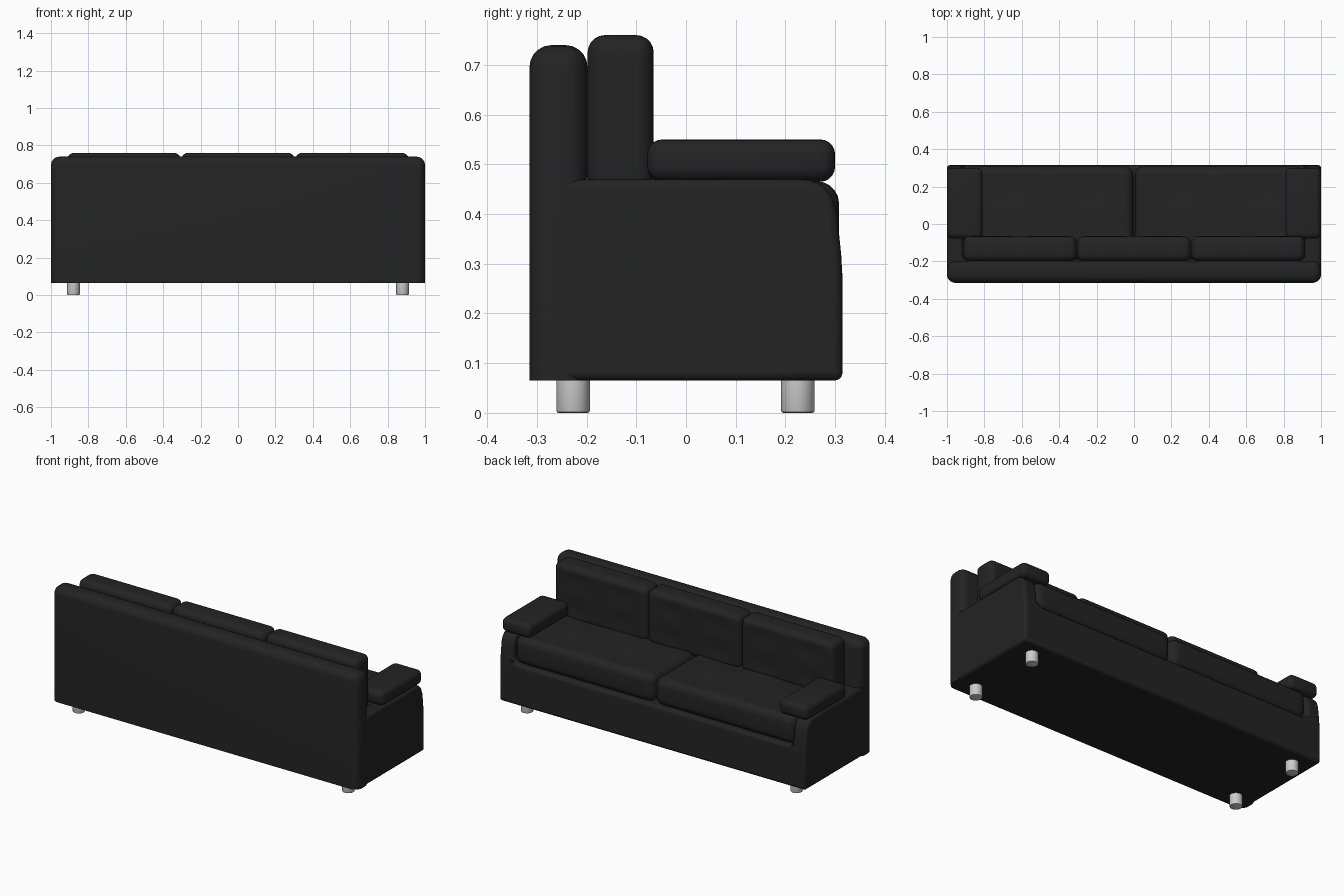
import bpy, bmesh, math
from mathutils import Vector

old = bpy.data.objects.get("Cube")
if old:
    bpy.data.objects.remove(old, do_unlink=True)


def material(name, value, rough):
    m = bpy.data.materials.new(name)
    m.use_nodes = True
    color = (value, value, value, 1)
    m.diffuse_color = color
    bsdf = m.node_tree.nodes["Principled BSDF"]
    bsdf.inputs["Base Color"].default_value = color
    bsdf.inputs["Roughness"].default_value = rough
    return m


leather = material("black leather", 0.017, 0.6)
metal = material("pale metal", 0.6, 0.4)


def finish(name, bm, mat):
    bmesh.ops.recalc_face_normals(bm, faces=bm.faces)
    mesh = bpy.data.meshes.new(name)
    bm.to_mesh(mesh)
    bm.free()
    mesh.materials.append(mat)
    ob = bpy.data.objects.new(name, mesh)
    bpy.context.collection.objects.link(ob)
    return ob


def smooth(ob, angle=40):
    bpy.ops.object.select_all(action='DESELECT')
    ob.select_set(True)
    bpy.context.view_layer.objects.active = ob
    bpy.ops.object.shade_smooth_by_angle(angle=math.radians(angle))


def rounded_box(name, lo, hi, radius, flat_base=False, dent_axis=None, dent=0.0):
    """Box with rounded edges; dent_axis softens the positive face on that axis."""
    lo, hi = Vector(lo), Vector(hi)
    size = hi - lo
    bm = bmesh.new()
    bmesh.ops.create_cube(bm, size=1)
    for v in bm.verts:
        v.co = lo + Vector((v.co[i] + 0.5) * size[i] for i in range(3))
    edges = [e for e in bm.edges
             if not flat_base or max(v.co.z for v in e.verts) > lo.z + 0.01]
    bmesh.ops.bevel(bm, geom=edges, offset=radius, segments=5, profile=0.5,
                    affect='EDGES', clamp_overlap=True)
    if dent_axis is not None:
        # slice the cushion into a grid, then press soft hollows into its face
        across = [a for a in range(3) if a != dent_axis]
        for a in across:
            normal = Vector(1.0 if i == a else 0.0 for i in range(3))
            for k in range(1, 16):
                t = radius + (size[a] - 2 * radius) * k / 16
                bmesh.ops.bisect_plane(bm, geom=bm.verts[:] + bm.edges[:] + bm.faces[:],
                                       plane_co=lo + normal * t, plane_no=normal)
        for v in bm.verts:
            if v.co[dent_axis] > hi[dent_axis] - 0.001:
                u, w = ((v.co[a] - lo[a]) / size[a] for a in across)
                hollow = math.sin(2 * math.pi * u) ** 2 * math.sin(2 * math.pi * w) ** 2
                v.co[dent_axis] -= dent * hollow
    ob = finish(name, bm, leather)
    smooth(ob)
    return ob


# Base with arms: side profile pulled across the width, seat well cut out
profile = [(-0.26, 0.065), (0.315, 0.065), (0.315, 0.27), (0.312, 0.32), (0.307, 0.37),
           (0.302, 0.41), (0.292, 0.438), (0.275, 0.458), (0.25, 0.468),
           (0.22, 0.47), (-0.26, 0.47)]
bm = bmesh.new()
cap = bm.faces.new([bm.verts.new((-1, y, z)) for y, z in profile])
side = bmesh.ops.extrude_face_region(bm, geom=[cap])
bmesh.ops.translate(bm, vec=(2, 0, 0),
                    verts=[g for g in side["geom"] if isinstance(g, bmesh.types.BMVert)])
base = finish("base_and_arms", bm, leather)

cutter = rounded_box("seat_well_cutter", (-0.915, -0.2, 0.305), (0.915, 0.6, 0.8), 0.04)
cutter.hide_render = True
cutter.hide_set(True)
cut = base.modifiers.new("seat_well", 'BOOLEAN')
cut.operation = 'DIFFERENCE'
cut.object = cutter
bevel = base.modifiers.new("soft_edges", 'BEVEL')
bevel.width = 0.016
bevel.segments = 3
bevel.limit_method = 'ANGLE'
bevel.angle_limit = math.radians(50)
bevel.use_clamp_overlap = False
smooth(base)

# Back frame
rounded_box("back_frame", (-1, -0.315, 0.065), (1, -0.198, 0.74), 0.045, flat_base=True)

# Three back cushions
for i, label in enumerate(("right", "middle", "left")):
    x = -0.915 + 0.61 * i
    rounded_box(f"back_cushion_{label}", (x + 0.002, -0.198, 0.44), (x + 0.608, -0.065, 0.76),
                0.035, dent_axis=1, dent=0.006)

# Two seat cushions and two arm pads
for sign, label in ((-1, "right"), (1, "left")):
    xs = sorted((sign * 0.004, sign * 0.912))
    rounded_box(f"seat_cushion_{label}", (xs[0], -0.19, 0.303), (xs[1], 0.308, 0.466),
                0.045, dent_axis=2, dent=0.007)
    xs = sorted((sign * 0.81, sign * 1.0))
    rounded_box(f"arm_pad_{label}", (xs[0], -0.078, 0.465), (xs[1], 0.3, 0.55), 0.03)

# Four round feet
for x, sx in ((-0.88, "right"), (0.88, "left")):
    for y, sy in ((-0.227, "front"), (0.225, "rear")):
        bm = bmesh.new()
        bmesh.ops.create_cone(bm, cap_ends=True, segments=24, radius1=0.034, radius2=0.034,
                              depth=0.07)
        rim = [e for e in bm.edges if all(v.co.z < 0 for v in e.verts)]
        bmesh.ops.bevel(bm, geom=rim, offset=0.005, segments=2, profile=0.5, affect='EDGES')
        bmesh.ops.translate(bm, vec=(x, y, 0.035), verts=bm.verts)
        smooth(finish(f"foot_{sy}_{sx}", bm, metal))
